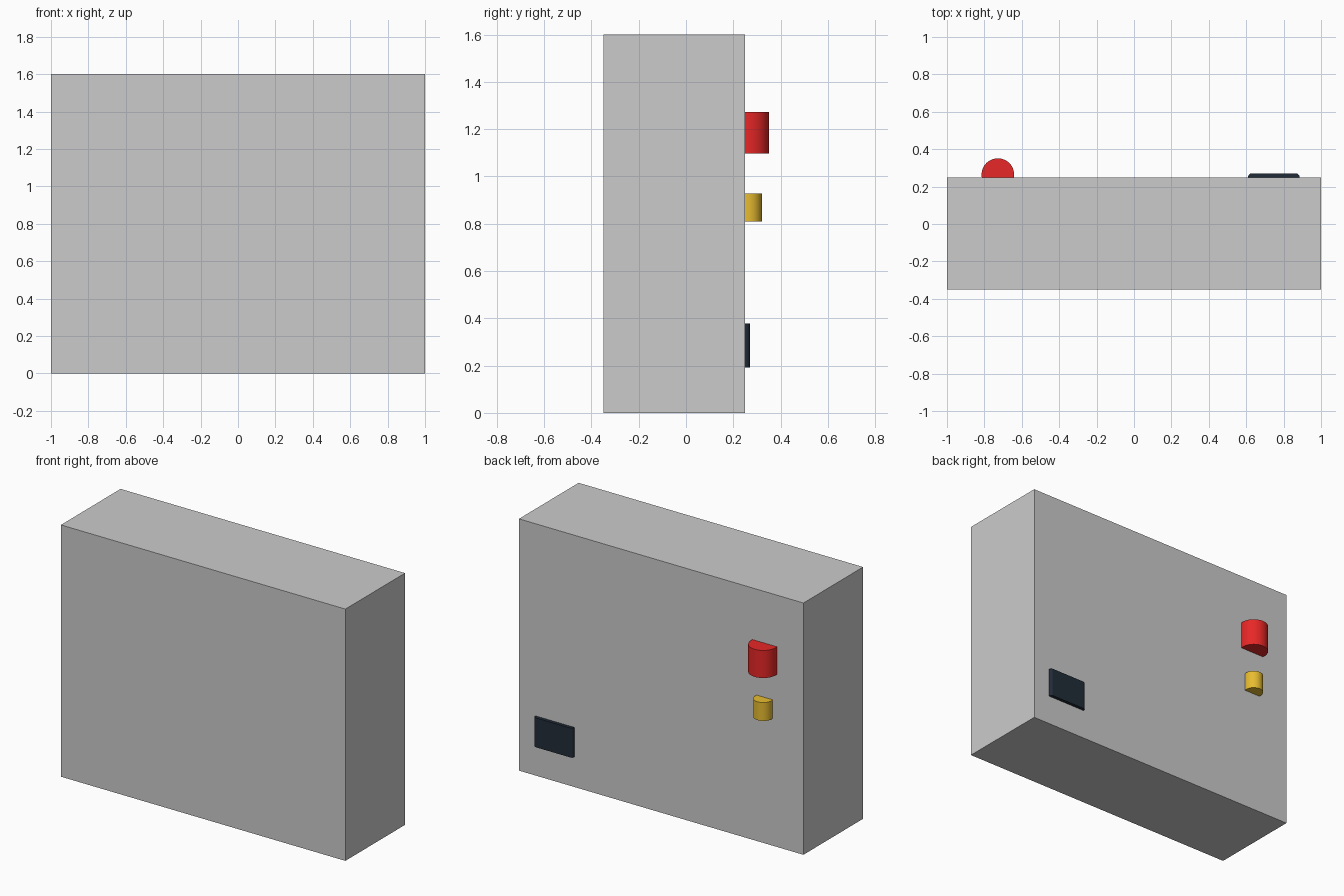
import bpy

if "Cube" in bpy.data.objects:
    bpy.data.objects.remove(bpy.data.objects["Cube"])


def paint(obj, name, rgb):
    mat = bpy.data.materials.new(name)
    mat.diffuse_color = (*rgb, 1)
    mat.use_nodes = True
    mat.node_tree.nodes["Principled BSDF"].inputs["Base Color"].default_value = mat.diffuse_color
    obj.data.materials.append(mat)


def box(name, x, y, z):
    bpy.ops.mesh.primitive_cube_add(size=1, location=[sum(r) / 2 for r in (x, y, z)])
    obj = bpy.context.object
    obj.name = name
    obj.scale = [r[1] - r[0] for r in (x, y, z)]
    bpy.ops.object.transform_apply(location=False, rotation=False, scale=True)
    return obj


def knob(name, radius, y_max, z0, z1):
    # upright cylinder half sunk into the back panel
    bpy.ops.mesh.primitive_cylinder_add(vertices=48, radius=radius, depth=z1 - z0,
                                        location=(-0.728, y_max - radius, (z0 + z1) / 2))
    obj = bpy.context.object
    obj.name = name
    bpy.ops.object.shade_smooth_by_angle()
    return obj


# cabinet
box("cabinet_body", (-1, 1), (-0.35, 0.249), (0, 1.6))

# controls on the back panel
paint(knob("large_knob", 0.087, 0.351, 1.097, 1.272), "red", (0.8, 0.02, 0.02))
paint(knob("small_knob", 0.058, 0.321, 0.81, 0.927), "yellow", (0.8, 0.5, 0.03))

# dark plate with rounded upright outer edges
plate = box("socket_plate", (0.61, 0.885), (0.22, 0.27), (0.192, 0.379))
paint(plate, "dark", (0.015, 0.025, 0.04))
weights = plate.data.attributes.new("bevel_weight_edge", 'FLOAT', 'EDGE')
for edge in plate.data.edges:
    a, b = (plate.data.vertices[i].co for i in edge.vertices)
    if abs(a.z - b.z) > 0.1 and a.y > 0:
        weights.data[edge.index].value = 1
bevel = plate.modifiers.new("rounded_edges", 'BEVEL')
bevel.limit_method = 'WEIGHT'
bevel.width = 0.018
bevel.segments = 4
bpy.context.view_layer.objects.active = plate
bpy.ops.object.shade_smooth_by_angle()
